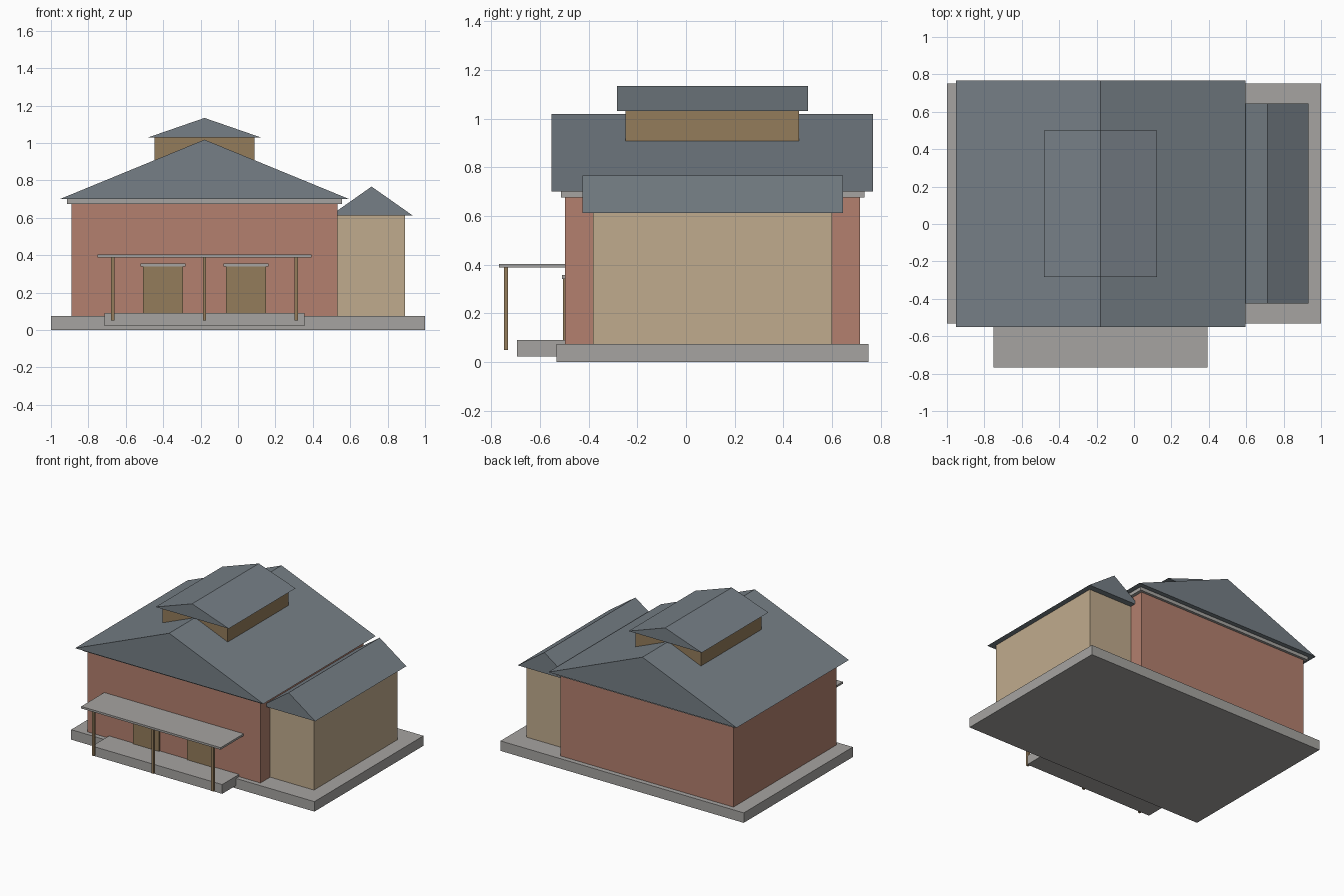
import bpy

cube = bpy.data.objects.get("Cube")
if cube:
    bpy.data.objects.remove(cube, do_unlink=True)


def material(name, rgb):
    """Flat colour from 0-255 sRGB."""
    lin = [((c / 255 + 0.055) / 1.055) ** 2.4 for c in rgb] + [1]
    m = bpy.data.materials.new(name)
    m.use_nodes = True
    m.diffuse_color = lin
    m.node_tree.nodes["Principled BSDF"].inputs["Base Color"].default_value = lin
    return m


brick = material("brick red", (179, 128, 110))
beige = material("beige plaster", (192, 171, 141))
wood = material("brown wood", (148, 124, 91))
stone = material("grey stone", (166, 164, 161))
slate = material("slate grey", (118, 127, 134))


def prism(name, profile, y0, y1, mat):
    """Extrude a counter-clockwise x-z profile from y0 (front) to y1 (back)."""
    n = len(profile)
    verts = [(x, y, z) for y in (y0, y1) for x, z in profile]
    faces = [tuple(range(n)), tuple(reversed(range(n, 2 * n)))]
    faces += [(i, i + n, (i + 1) % n + n, (i + 1) % n) for i in range(n)]
    mesh = bpy.data.meshes.new(name)
    mesh.from_pydata(verts, [], faces)
    mesh.materials.append(mat)
    obj = bpy.data.objects.new(name, mesh)
    bpy.context.collection.objects.link(obj)
    return obj


def box(name, x, y, z, mat):
    profile = [(x[0], z[0]), (x[1], z[0]), (x[1], z[1]), (x[0], z[1])]
    return prism(name, profile, y[0], y[1], mat)


def gable_roof(name, ridge_x, half, y, eave_z, ridge_z):
    profile = [(ridge_x - half, eave_z), (ridge_x + half, eave_z), (ridge_x, ridge_z)]
    return prism(name, profile, y[0], y[1], slate)


MID = -0.179       # centre line of the main hall
FLOOR = 0.074
FRONT = -0.496     # front wall plane


def around(cx, half):
    return cx - half, cx + half


# Foundation and main hall
box("foundation", (-1, 1), (-0.531, 0.75), (0, FLOOR), stone)
box("main_walls", around(MID, 0.711), (FRONT, 0.714), (FLOOR, 0.675), brick)
box("eave_trim", around(MID, 0.735), (-0.514, 0.733), (0.675, 0.70), stone)
gable_roof("main_roof", MID, 0.774, (-0.552, 0.767), 0.70, 1.018)

# Raised vent on the ridge
box("ridge_vent_walls", around(MID, 0.268), (-0.248, 0.464), (0.88, 1.03), wood)
gable_roof("ridge_vent_roof", MID, 0.301, (-0.283, 0.501), 1.03, 1.134)

# Side annex
box("annex_walls", (0.53, 0.892), (-0.382, 0.60), (FLOOR, 0.613), beige)
gable_roof("annex_roof", 0.714, 0.219, (-0.426, 0.644), 0.613, 0.767)

# Porch
box("porch_slab", around(MID, 0.535), (-0.694, FRONT), (0.022, 0.091), stone)
box("porch_canopy", around(MID, 0.573), (-0.767, FRONT), (0.388, 0.403), stone)
for side, offset in (("right", -0.491), ("middle", 0), ("left", 0.491)):
    box(f"{side}_porch_post", around(MID + offset, 0.009), (-0.747, -0.730), (0.05, 0.388), wood)

# Doors with lintels
for side, offset in (("right", -0.222), ("left", 0.222)):
    cx = MID + offset
    box(f"{side}_door", around(cx, 0.106), (-0.506, FRONT), (0.091, 0.341), wood)
    box(f"{side}_door_lintel", around(cx, 0.121), (-0.510, FRONT), (0.341, 0.357), stone)
